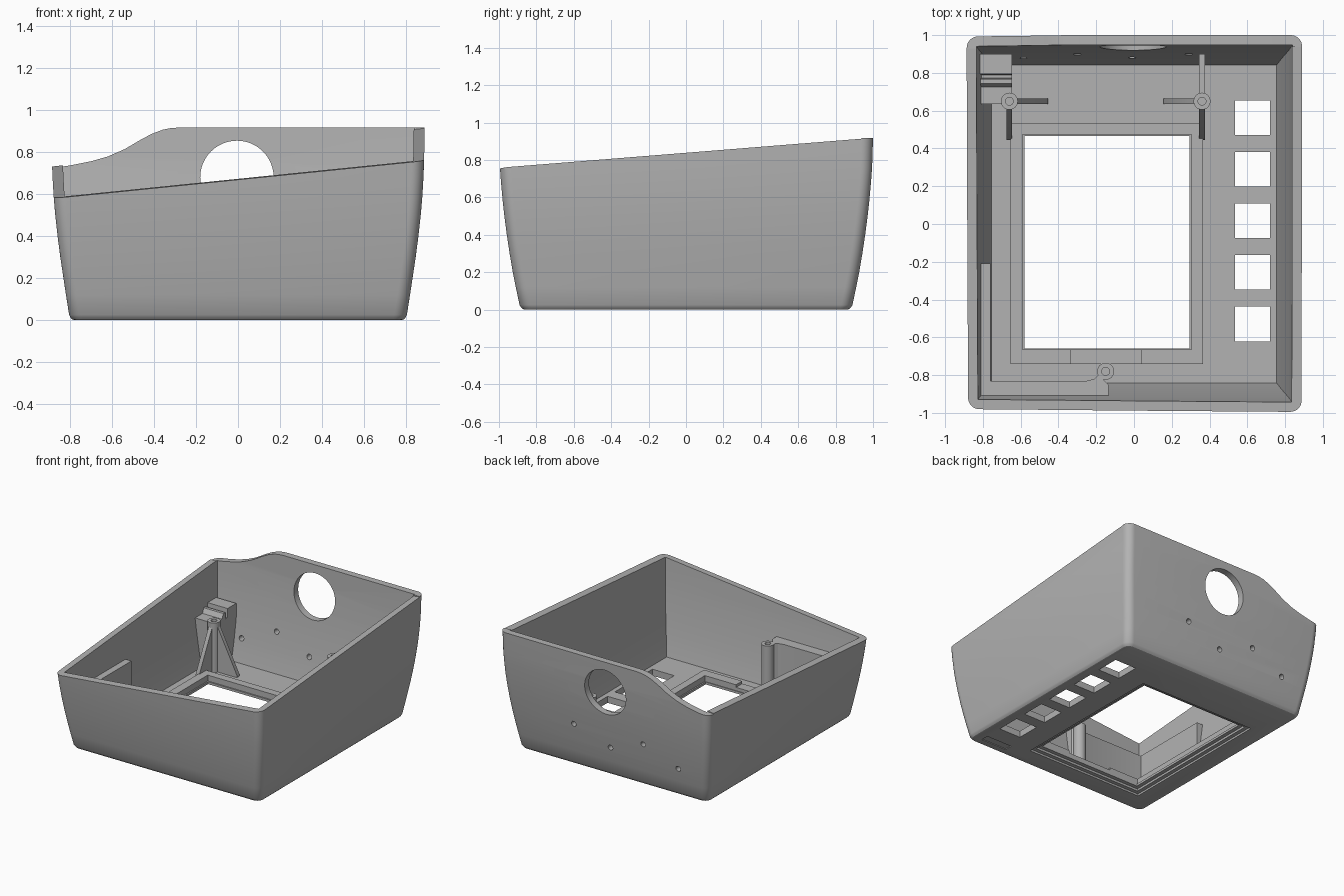
import bpy, bmesh, math
from mathutils import Vector

if "Cube" in bpy.data.objects:
    bpy.data.objects.remove(bpy.data.objects["Cube"])

grey = bpy.data.materials.new("grey_plastic")
grey.diffuse_color = (0.45, 0.45, 0.45, 1)
grey.use_nodes = True
grey.node_tree.nodes["Principled BSDF"].inputs["Base Color"].default_value = grey.diffuse_color


def make(name, bm):
    bmesh.ops.recalc_face_normals(bm, faces=bm.faces[:])
    me = bpy.data.meshes.new(name)
    bm.to_mesh(me)
    bm.free()
    me.materials.append(grey)
    ob = bpy.data.objects.new(name, me)
    bpy.context.collection.objects.link(ob)
    return ob


def loft(name, rings):
    """Skin a stack of equal-length rings and cap both ends."""
    bm = bmesh.new()
    vs = [[bm.verts.new(p) for p in ring] for ring in rings]
    n = len(vs[0])
    for a, b in zip(vs, vs[1:]):
        for i in range(n):
            j = (i + 1) % n
            bm.faces.new((a[i], a[j], b[j], b[i]))
    bm.faces.new(vs[0][::-1])
    bm.faces.new(vs[-1])
    return make(name, bm)


def box(name, x0, x1, y0, y1, z0, z1):
    sq = [(x0, y0), (x1, y0), (x1, y1), (x0, y1)]
    return loft(name, [[(x, y, z) for x, y in sq] for z in (z0, z1)])


def prism(name, pts, a, b, axis):
    """Extrude a 2D profile from a to b along the given axis."""
    put = {"x": lambda p, t: (t, p[0], p[1]),
           "y": lambda p, t: (p[0], t, p[1]),
           "z": lambda p, t: (p[0], p[1], t)}[axis]
    return loft(name, [[put(p, t) for p in pts] for t in (a, b)])


def cyl(name, u, v, r, a, b, axis, n=32):
    pts = [(u + r * math.cos(2 * math.pi * i / n), v + r * math.sin(2 * math.pi * i / n))
           for i in range(n)]
    return prism(name, pts, a, b, axis)


def boolean(ob, cutter, op="DIFFERENCE", keep=False):
    m = ob.modifiers.new("cut", "BOOLEAN")
    m.operation, m.solver, m.object = op, "EXACT", cutter
    dg = bpy.context.evaluated_depsgraph_get()
    me = bpy.data.meshes.new_from_object(ob.evaluated_get(dg))
    ob.modifiers.clear()
    ob.data = me
    if not keep:
        bpy.data.objects.remove(cutter)


def rounded(hx, hy, r, z, n=8):
    ring = []
    for k, (sx, sy) in enumerate([(1, 1), (-1, 1), (-1, -1), (1, -1)]):
        for i in range(n + 1):
            a = math.pi / 2 * (k + i / n)
            ring.append((sx * (hx - r) + r * math.cos(a), sy * (hy - r) + r * math.sin(a), z))
    return ring


# bulging outer body with a small rounded bottom edge
levels = [(0.025, 0.805, 0.89), (0.12, 0.82, 0.91), (0.2, 0.832, 0.926), (0.3, 0.847, 0.943),
          (0.4, 0.86, 0.958), (0.5, 0.871, 0.971), (0.58, 0.878, 0.98), (0.68, 0.884, 0.989),
          (0.76, 0.887, 0.995), (0.92, 0.89, 1.0), (1.05, 0.89, 1.0)]
R = 0.025
rings = []
for deg in (0, 30, 60):
    a = math.radians(deg)
    f = R * (1 - math.sin(a))
    rings.append(rounded(0.802 - f, 0.885 - f, 0.06 - f, R * (1 - math.cos(a))))
rings += [rounded(hx, hy, 0.06, z) for z, hx, hy in levels]
shell = loft("case_shell", rings)

# hollow interior with square corners
FLOOR = 0.05
inner = [(FLOOR, 0.755, 0.842)] + [(z, hx - 0.052, hy - 0.052) for z, hx, hy in levels[1:]]
cavity = loft("cavity", [[(sx * hx, sy * hy, z) for sx, sy in ((1, 1), (-1, 1), (-1, -1), (1, -1))]
                         for z, hx, hy in inner])
cavity.hide_render = True
boolean(shell, cavity, keep=True)


# sloping rim on front and sides
def rim(x, y):
    return 0.58 + 0.102 * (x + 0.88) + 0.08 * (y + 0.98)


corners = [(-1.2, -1.2), (1.2, -1.2), (1.2, 0.938), (-1.2, 0.938)]
boolean(shell, loft("rim_cut", [[(x, y, rim(x, y)) for x, y in corners],
                                [(x, y, 1.5) for x, y in corners]]))

# curved top of the back wall
wave = [(-1.2, 0.71), (-0.89, 0.725), (-0.8, 0.737), (-0.7, 0.757), (-0.62, 0.78), (-0.54, 0.815),
        (-0.46, 0.862), (-0.41, 0.888), (-0.36, 0.907), (-0.32, 0.915), (-0.28, 0.918),
        (1.2, 0.918), (1.2, 1.5), (-1.2, 1.5)]
boolean(shell, prism("back_cut", wave, 0.93, 1.3, "y"))

# round port and four screw holes in the back wall
boolean(shell, cyl("port", -0.005, 0.68, 0.175, 0.7, 1.2, "y", 64))
for x, z in [(0.29, 0.345), (-0.01, 0.235), (-0.3, 0.345), (-0.585, 0.225)]:
    boolean(shell, cyl("screw_hole", x, z, 0.02, 0.7, 1.2, "y", 20))

# button holes, display window with stepped underside, shallow label recess
for i in range(5):
    y = 0.563 - 0.273 * i
    boolean(shell, box("button_hole", 0.535, 0.72, y - 0.092, y + 0.092, -0.1, 0.2))
boolean(shell, box("window", -0.58, 0.295, -0.66, 0.465, -0.1, 0.2))
for g, depth in ((0.06, 0.015), (0.03, 0.032)):
    boolean(shell, box("window_step", -0.58 - g, 0.295 + g, -0.66 - g, 0.465 + g, -0.1, depth))
boolean(shell, box("label_recess", 0.5, 0.72, -0.82, -0.76, -0.1, 0.006))

parts = [shell]

# raised frame around the window, lower in the middle of its front bar
T = 0.095
for name, x0, x1, y0, y1, z in [
        ("frame_left", -0.655, -0.59, -0.74, 0.535, T),
        ("frame_right", 0.305, 0.365, -0.74, 0.535, T),
        ("frame_back", -0.59, 0.305, 0.475, 0.535, T),
        ("frame_front_left", -0.59, -0.335, -0.74, -0.665, T),
        ("frame_front_middle", -0.335, 0.04, -0.74, -0.665, 0.075),
        ("frame_front_right", 0.04, 0.305, -0.74, -0.665, T)]:
    parts.append(box(name, x0, x1, y0, y1, FLOOR - 0.005, z))


def fitted(ob):
    """Trim an inner part to the walls."""
    boolean(ob, cavity, "INTERSECT", keep=True)
    parts.append(ob)


def post(name, x, y, top):
    p = cyl(name, x, y, 0.045, 0.03, top, "z")
    boolean(p, cyl("bore", x, y, 0.021, 0.15, 1, "z", 20))
    fitted(p)
    return p


# corner ledge and front post
plan = [(-0.9, -1), (-0.135, -1), (-0.135, -0.85), (-0.16, -0.825), (-0.19, -0.8), (-0.21, -0.82),
        (-0.25, -0.83), (-0.76, -0.83), (-0.76, -0.21), (-0.9, -0.21)]
ledge = prism("corner_ledge", plan, 0.03, 0.42, "z")
boolean(ledge, cyl("ledge_bore", -0.15, -0.78, 0.04, 0.0, 1, "z"))
fitted(ledge)
post("front_post", -0.15, -0.78, 0.42)

# back posts with triangular gussets
for side, x, reach in (("left", -0.66, 0.205), ("right", 0.36, -0.205)):
    post(side + "_back_post", x, 0.65, 0.43)
    s = math.copysign(1, reach)
    tri = [(x + s * 0.035, 0.03), (x + reach, 0.03), (x + reach, 0.07), (x + s * 0.035, 0.41)]
    fitted(prism(side + "_side_gusset", tri, 0.635, 0.665, "y"))
    tri = [(0.615, 0.03), (0.445, 0.03), (0.445, 0.08), (0.615, 0.41)]
    fitted(prism(side + "_front_gusset", tri, x - 0.015, x + 0.015, "x"))
fitted(box("right_back_web", 0.345, 0.375, 0.69, 0.9, 0.03, 0.42))

# slotted bracket block in the back left corner
prof = [(0.635, 0.03), (0.9, 0.03), (0.9, 0.47), (0.795, 0.47), (0.79, 0.4), (0.772, 0.4),
        (0.768, 0.45), (0.745, 0.45), (0.725, 0.415), (0.635, 0.415)]
block = prism("bracket_block", prof, -0.9, -0.645, "x")
boolean(block, cyl("block_bore", -0.66, 0.65, 0.04, 0, 1, "z"))
fitted(block)

bpy.data.objects.remove(cavity)

# smooth curved walls, crisp edges
bpy.ops.object.select_all(action="DESELECT")
for ob in parts:
    ob.select_set(True)
bpy.context.view_layer.objects.active = shell
bpy.ops.object.shade_smooth_by_angle(angle=math.radians(30))
